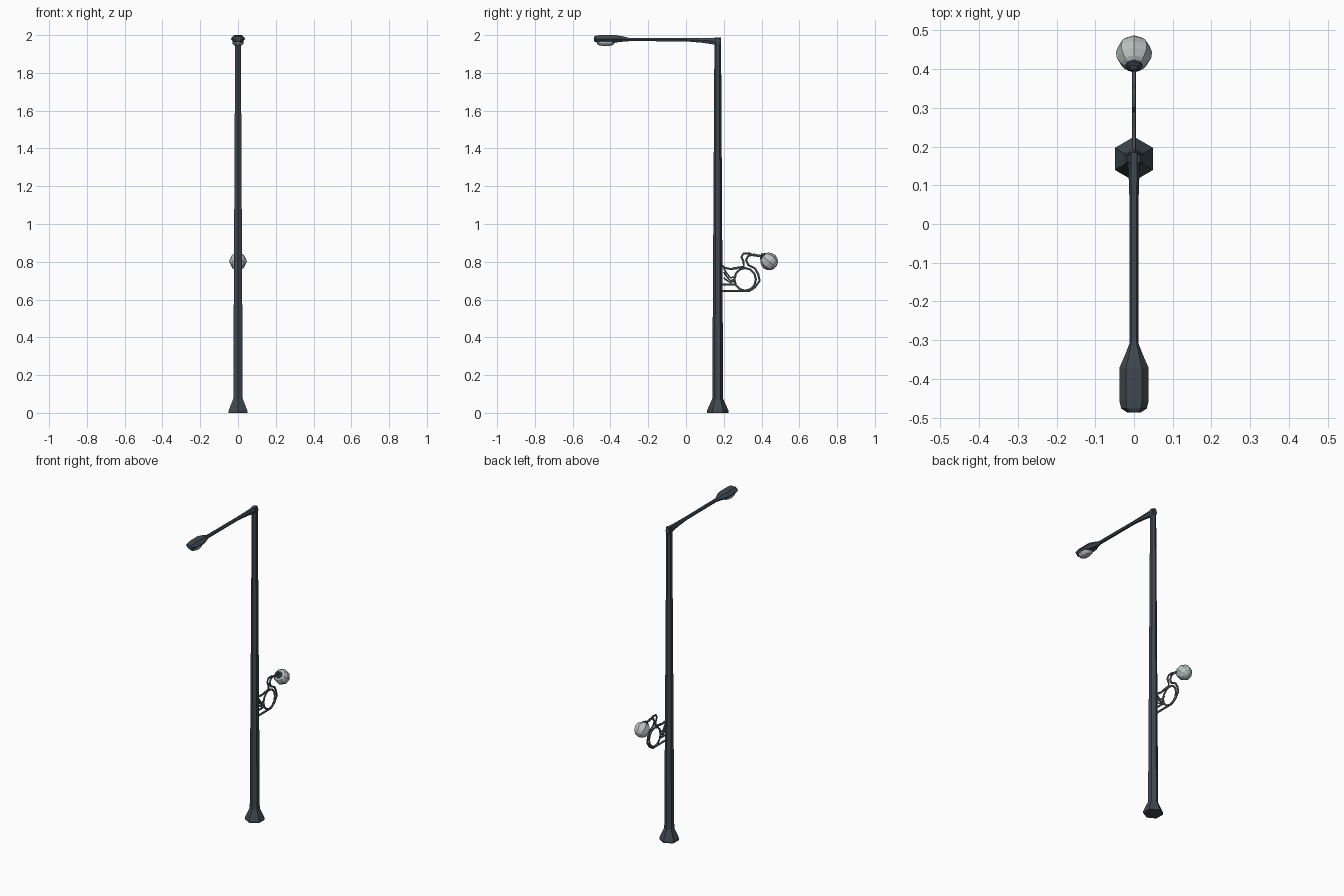
import bpy, bmesh, math
from mathutils import Vector, Matrix

if "Cube" in bpy.data.objects:
    bpy.data.objects.remove(bpy.data.objects["Cube"])


def mat(name, c):
    m = bpy.data.materials.new(name)
    m.diffuse_color = (*c, 1)
    m.use_nodes = True
    m.node_tree.nodes["Principled BSDF"].inputs["Base Color"].default_value = m.diffuse_color
    return m


DARK = mat("dark slate metal", (0.05, 0.066, 0.08))
GREY = mat("grey wrought metal", (0.13, 0.145, 0.15))
GLASS = mat("pale glass", (0.48, 0.53, 0.53))
PY = 0.168  # pole centre in y


def loft(name, rings, material, closed=False):
    bm = bmesh.new()
    vs = [[bm.verts.new(p) for p in r] for r in rings]
    n = len(vs[0])
    pairs = list(zip(vs, vs[1:])) + ([(vs[-1], vs[0])] if closed else [])
    for a, b in pairs:
        for i in range(n):
            j = (i + 1) % n
            bm.faces.new((a[i], a[j], b[j], b[i]))
    if not closed:
        bm.faces.new(vs[0])
        bm.faces.new(vs[-1])
    bmesh.ops.recalc_face_normals(bm, faces=bm.faces)
    me = bpy.data.meshes.new(name)
    bm.to_mesh(me)
    bm.free()
    me.materials.append(material)
    ob = bpy.data.objects.new(name, me)
    bpy.context.collection.objects.link(ob)
    return ob


def hexring(r, z):
    return [(r * math.sin(k * math.pi / 3), PY + r * math.cos(k * math.pi / 3), z) for k in range(6)]


def section(y, w, top, bottom):
    # six-sided cross-section across the arm
    mid = (top + bottom) / 2
    return [(-w, y, mid), (-w * .55, y, top), (w * .55, y, top),
            (w, y, mid), (w * .55, y, bottom), (-w * .55, y, bottom)]


def tube(name, path, closed=False, r=0.0065, sides=6):
    # round bar swept along a path in the y-z plane
    pts = [Vector((0, *p)) for p in path]
    n = len(pts)
    rings = []
    for i, p in enumerate(pts):
        a = pts[i - 1] if closed or i else p
        b = pts[(i + 1) % n] if closed or i < n - 1 else p
        t = (b - a).normalized()
        side = Vector((0, -t.z, t.y))
        rings.append([p + Vector((r * .75 * math.cos(q), 0, 0)) + side * r * math.sin(q)
                      for q in (k * math.tau / sides for k in range(sides))])
    return loft(name, rings, GREY, closed)


# pole with flared hexagonal foot
loft("pole", [hexring(r, z) for r, z in
              [(.057, 0), (.057, .012), (.029, .075), (.0175, 1.975), (.0175, 1.985)]], DARK)

# horizontal arm, deeper where it meets the pole
loft("arm", [section(*s) for s in
             [(.184, .015, 1.987, 1.942), (.15, .015, 1.986, 1.95), (.09, .0125, 1.985, 1.959),
              (.0, .011, 1.984, 1.967), (-.32, .011, 1.986, 1.968)]], DARK)

# street lamp housing
loft("lamp_housing", [section(*s) for s in
                      [(-.305, .0105, 1.986, 1.967), (-.335, .022, 1.994, 1.965), (-.372, .038, 2.0, 1.961),
                       (-.455, .038, 2.0, 1.961), (-.476, .033, 1.998, 1.963), (-.486, .018, 1.992, 1.967)]], DARK)


def oval(a, b, z):
    return [(a * math.cos(k * math.pi / 5), -.425 + b * math.sin(k * math.pi / 5), z) for k in range(10)]


# shallow glass under the housing
loft("lamp_glass", [oval(.031, .052, 1.966), oval(.030, .05, 1.957),
                    oval(.022, .04, 1.947), oval(.01, .02, 1.943)], GLASS)

# scrolled swan-like bracket
tube("bracket_outer_scroll", [(.185, .645), (.335, .645), (.365, .665), (.39, .70), (.382, .735),
                              (.365, .765), (.33, .783), (.318, .81), (.33, .832), (.36, .838), (.40, .83)])
tube("bracket_neck", [(.25, .765), (.285, .77), (.306, .775), (.305, .80), (.293, .825), (.305, .844),
                      (.335, .845), (.355, .835), (.41, .827)])
tube("bracket_ring", [(.313 + .057 * math.cos(k * math.tau / 12), .707 + .06 * math.sin(k * math.tau / 12))
                      for k in range(12)], True)
tube("bracket_wing_top", [(.185, .785), (.205, .768), (.235, .762), (.27, .765)])
tube("bracket_lower_bar", [(.185, .68), (.262, .68)])
for i, (z0, z1, y1) in enumerate([(.765, .715, .268), (.745, .70, .258), (.715, .69, .255)]):
    tube(f"bracket_feather_{i + 1}", [(.2, z0), (.215, (z0 + z1) / 2), (.235, z1), (y1, z1 + .008)], r=.005)

# globe tilted towards its holder, and the holder cap
C = Vector((0, .44, .802))
rot = Matrix.Rotation(math.radians(50), 3, 'X')


def globe_ring(r, h):
    return [C + rot @ Vector((r * math.cos(k * math.pi / 4), r * math.sin(k * math.pi / 4), h)) for k in range(8)]


R = .047
loft("globe", [globe_ring(R * math.sin(a), R * math.cos(a)) for a in
               (math.radians(d) for d in (20, 45, 70, 95, 120, 145, 170))], GLASS)
loft("globe_cap", [globe_ring(.023, .036), globe_ring(.022, .045), globe_ring(.012, .05),
                   globe_ring(.008, .058)], DARK)
